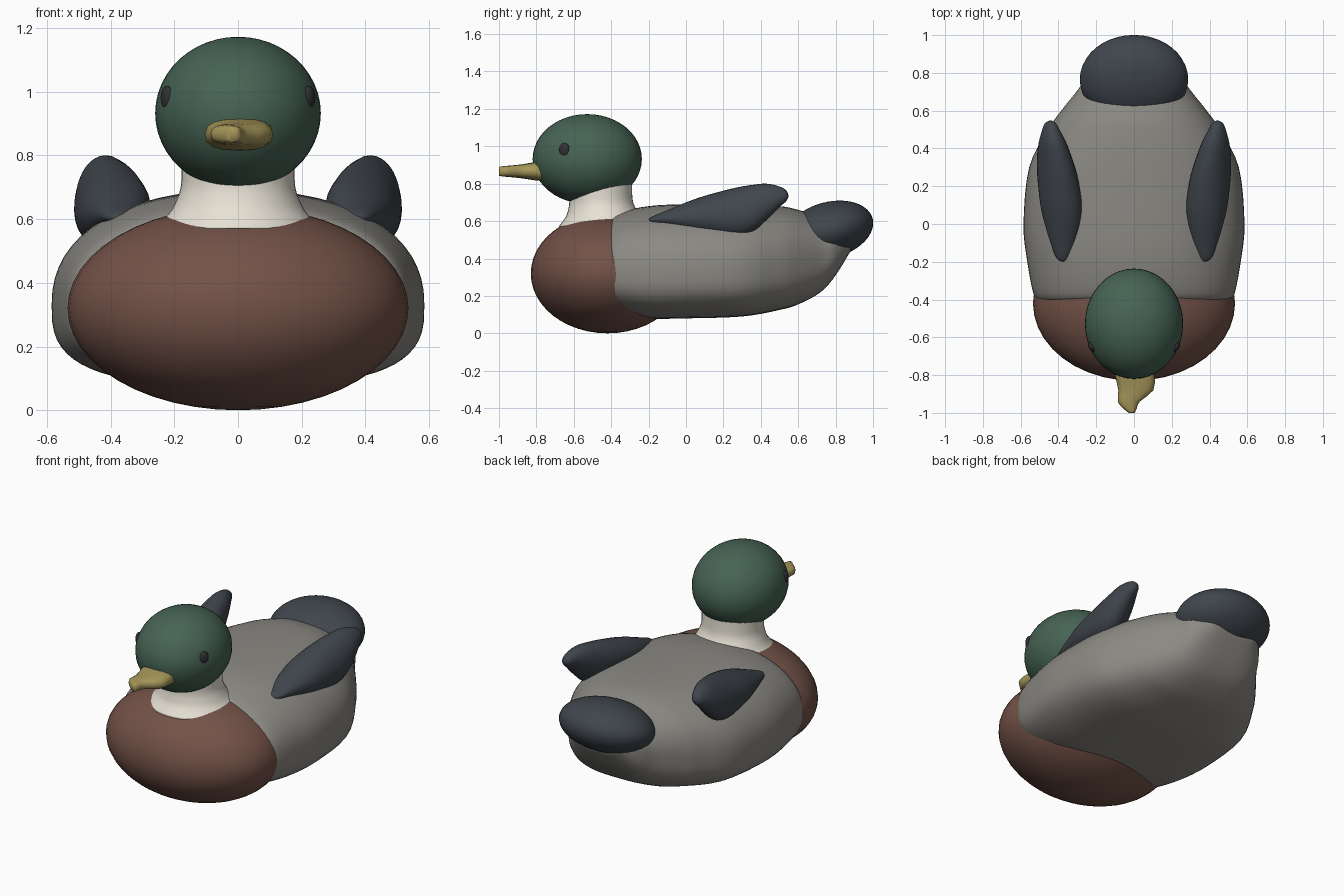
import bpy, bmesh
from math import sin, cos, pi, radians
from mathutils import Vector

cube = bpy.data.objects.get("Cube")
if cube:
    bpy.data.objects.remove(cube, do_unlink=True)


def material(name, r, g, b):
    m = bpy.data.materials.new(name)
    m.use_nodes = True
    m.diffuse_color = (r, g, b, 1)
    bsdf = next(n for n in m.node_tree.nodes if n.type == 'BSDF_PRINCIPLED')
    bsdf.inputs["Base Color"].default_value = (r, g, b, 1)
    bsdf.inputs["Roughness"].default_value = 0.7
    return m


GREY = material("body grey", .26, .25, .227)
BROWN = material("breast brown", .171, .084, .063)
GREEN = material("head green", .061, .125, .087)
WHITE = material("collar white", .83, .79, .69)
SLATE = material("wing slate", .051, .061, .074)
GOLD = material("beak gold", .376, .305, .102)
BLACK = material("eye black", .03, .03, .035)


def finish(name, bm, mat, smooth=True):
    bmesh.ops.recalc_face_normals(bm, faces=bm.faces)
    me = bpy.data.meshes.new(name)
    bm.to_mesh(me)
    bm.free()
    me.materials.append(mat)
    me.polygons.foreach_set("use_smooth", [smooth] * len(me.polygons))
    ob = bpy.data.objects.new(name, me)
    bpy.context.collection.objects.link(ob)
    return ob


def ellipsoid(name, mat, loc, radii, rot=(0, 0, 0)):
    bm = bmesh.new()
    bmesh.ops.create_uvsphere(bm, u_segments=40, v_segments=24, radius=1)
    bmesh.ops.scale(bm, vec=radii, verts=bm.verts)
    ob = finish(name, bm, mat)
    ob.location, ob.rotation_euler = loc, rot
    return ob


def refine(rows, steps):
    """Smooth curve through the section rows."""
    out = []
    for i in range(len(rows) - 1):
        quad = (rows[max(i - 1, 0)], rows[i], rows[i + 1],
                rows[min(i + 2, len(rows) - 1)])
        for k in range(steps):
            t = k / steps
            out.append([.5 * (2*b + (c - a)*t + (2*a - 5*b + 4*c - d)*t*t
                              + (3*b - a - 3*c + d)*t**3)
                        for a, b, c, d in zip(*quad)])
    return out + [list(rows[-1])]


def loft(name, mat, rows, point, steps=4, sides=40, smooth=True):
    """Skin rings; point(row, angle) gives a position on a ring."""
    bm = bmesh.new()
    rings = [[bm.verts.new(point(r, 2 * pi * j / sides)) for j in range(sides)]
             for r in refine(rows, steps)]
    for lo, hi in zip(rings, rings[1:]):
        for j in range(sides):
            k = (j + 1) % sides
            bm.faces.new((lo[j], lo[k], hi[k], hi[j]))
    bm.faces.new(rings[0])
    bm.faces.new(rings[-1])
    ob = finish(name, bm, mat, smooth)
    return ob


def spow(v, e):
    return abs(v) ** e * (1 if v >= 0 else -1)


# Body: full rounded back, flatter belly; rows are y, half width, waist, top, bottom
def body_point(row, t):
    y, a, mid, top, bottom = row
    upper = sin(t) >= 0
    e = 2 / (2.25 if upper else 3.0)
    height = top - mid if upper else mid - bottom
    return Vector((a * spow(cos(t), e), y, mid + height * spow(sin(t), e)))


loft("body", GREY, [
    (-.41, .50, .33, .60, .15), (-.37, .532, .33, .643, .11),
    (-.2, .565, .33, .68, .08), (0, .585, .33, .69, .08),
    (.3, .555, .34, .69, .09), (.5, .455, .37, .68, .125),
    (.6, .385, .39, .66, .155), (.72, .29, .42, .62, .22),
    (.8, .24, .46, .58, .31), (.88, .15, .51, .55, .44)],
    body_point, sides=64)

# Breast and tail
ellipsoid("breast", BROWN, (0, -.42, .32), (.535, .41, .32))
ellipsoid("tail", SLATE, (0, .766, .552), (.287, .24, .15), (radians(15), 0, 0))

# Collar, flared where it meets the back; rows are z, centre y, radius
loft("collar", WHITE,
     [(.57, -.435, .26), (.62, -.44, .215), (.66, -.447, .193),
      (.70, -.453, .18), (.75, -.457, .178), (.84, -.46, .18)],
     lambda r, t: Vector((r[2] * cos(t), r[1] + .95 * r[2] * sin(t), r[0])))

# Head and eyes
ellipsoid("head", GREEN, (0, -.528, .932), (.26, .292, .24))
for side, label in ((1, "left"), (-1, "right")):
    ellipsoid(label + "_eye", BLACK, (side * .222, -.65, .98),
              (.018, .03, .038), (0, 0, side * radians(-25)))

# Beak, bent slightly at the tip; rows are y, centre x, half width, centre z, half height
loft("beak", GOLD,
     [(-.74, 0, .11, .867, .055), (-.8, .004, .105, .867, .05),
      (-.88, .01, .093, .866, .037), (-.94, -.028, .058, .866, .031),
      (-.975, -.022, .037, .866, .028), (-1, -.012, .016, .866, .024)],
     lambda r, t: Vector((r[1] + r[2] * spow(cos(t), .8), r[0],
                          r[3] + r[4] * spow(sin(t), .8))),
     steps=2, sides=16)


# Wings: leaning teardrops; rows are y, inner x, outer x, bottom, top
def wing_point(side):
    def point(row, t):
        y, x0, x1, z0, z1 = row
        rise = (z1 - z0) / 2 * sin(t)
        x = (x0 + x1) / 2 + (x1 - x0) / 2 * cos(t) - .15 * rise
        return Vector((side * x, y, (z0 + z1) / 2 + rise))
    return point


for side, label in ((1, "left"), (-1, "right")):
    loft(label + "_wing", SLATE, [
        (-.2, .368, .374, .603, .608), (-.18, .345, .41, .59, .625),
        (-.1, .31, .442, .575, .658), (0, .285, .472, .548, .70),
        (.1, .277, .495, .53, .735), (.25, .30, .51, .515, .775),
        (.35, .33, .512, .54, .793), (.43, .36, .503, .605, .80),
        (.5, .395, .485, .675, .785), (.535, .415, .47, .705, .765),
        (.548, .438, .446, .73, .738)],
        wing_point(side), sides=28)
